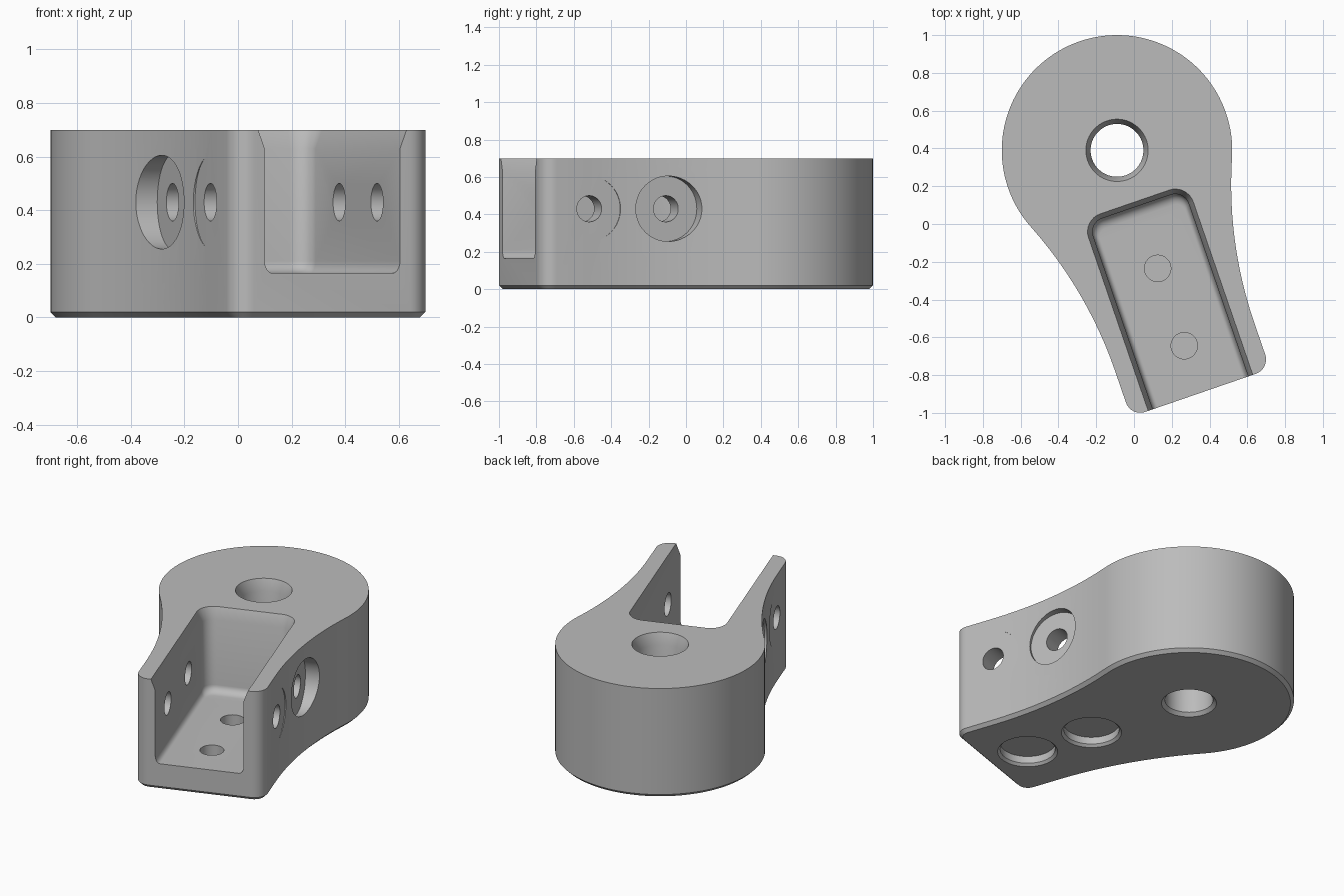
import bpy, bmesh, math
from mathutils import Matrix

if "Cube" in bpy.data.objects:
    bpy.data.objects.remove(bpy.data.objects["Cube"])

# Local frame: origin on the bore axis, arm along -y; turned and shifted at the end
PLACE = Matrix.Translation((-0.09, 0.39, 0)) @ Matrix.Rotation(math.radians(19), 4, 'Z')
HEIGHT = 0.70
HOLES = (-0.661, -1.094)

grey = bpy.data.materials.new("metal grey")
grey.diffuse_color = (0.5, 0.5, 0.5, 1)
grey.use_nodes = True
grey.node_tree.nodes["Principled BSDF"].inputs["Base Color"].default_value = grey.diffuse_color


def loft(name, rings):
    """Closed solid through rings of equal point count, listed bottom to top."""
    bm = bmesh.new()
    loops = [[bm.verts.new(p) for p in r] for r in rings]
    n = len(loops[0])
    for a, b in zip(loops, loops[1:]):
        for i in range(n):
            j = (i + 1) % n
            bm.faces.new((a[i], a[j], b[j], b[i]))
    bm.faces.new(loops[0][::-1])
    bm.faces.new(loops[-1])
    bmesh.ops.recalc_face_normals(bm, faces=bm.faces)
    me = bpy.data.meshes.new(name)
    bm.to_mesh(me)
    bm.free()
    me.materials.append(grey)
    ob = bpy.data.objects.new(name, me)
    bpy.context.collection.objects.link(ob)
    return ob


def arc(cx, cy, r, a0, a1, n):
    return [(cx + r * math.cos(a0 + (a1 - a0) * i / n),
             cy + r * math.sin(a0 + (a1 - a0) * i / n)) for i in range(n + 1)]


def outline(z, inset=0.0):
    """Round head, concave flanks and a rounded arm end."""
    R, d0 = 2.25, 1.1
    a = math.atan2(d0, 0.39 + R)
    half = arc(0, 0, 0.61 - inset, math.pi / 2, -a, 40)
    half += arc(0.39 + R, -d0, R + inset, math.pi - a, math.pi, 12)[1:]
    half += arc(0.31, -1.278, 0.08 - inset, 0, -math.pi / 2, 8)
    pts = half + [(-x, y) for x, y in half[:0:-1]]
    return [(x, y, z) for x, y in pts]


def pocket_ring(z, hw, back, r):
    """Pocket section, open past the arm end."""
    half = [(hw, -1.6)] + arc(hw - r, -back - r, r, 0, math.pi / 2, 8)
    return [(x, y, z) for x, y in half + [(-x, y) for x, y in half[::-1]]]


def turned(name, profile, n=48):
    """Round cutter from (radius, z) pairs."""
    return loft(name, [[(x, y, z) for x, y in arc(0, 0, r, 0, 2 * math.pi, n)[:-1]]
                       for r, z in profile])


body = loft("bracket_body", [outline(0, 0.02), outline(0.02), outline(HEIGHT)])
cutters = []

# Pocket with filleted floor edge and steep lead-in at the rim
rings = []
for i in range(7):
    t = math.pi / 2 * (1 - i / 6)
    s = 1 - math.cos(t)
    rings.append(pocket_ring(0.165 + 0.045 * (1 - math.sin(t)),
                             0.267 - 0.03 * s, 0.315 + 0.055 * s, 0.075 - 0.03 * s))
rings += [pocket_ring(0.63, 0.267, 0.315, 0.075),
          pocket_ring(0.77, 0.319, 0.263, 0.125)]
cutters.append(loft("pocket_cutter", rings))

# Main bore with tapered mouth and small bottom chamfer
cutters.append(turned("bore_cutter", [(0.18, -0.02), (0.14, 0.02), (0.14, 0.63), (0.19, 0.77)]))

for y in HOLES:
    # Blind floor hole above a shallow chamfered recess underneath
    hole = turned("floor_hole_cutter", [(0.07, 0.085), (0.07, 0.3)])
    recess = turned("bottom_recess_cutter", [(0.195, -0.02), (0.16, 0.015), (0.16, 0.06)])
    for ob in (hole, recess):
        ob.matrix_world = Matrix.Translation((0, y, 0))
        cutters.append(ob)
    # Side holes with flat spot faces on both flanks
    for side in (1, -1):
        ob = turned("side_hole_cutter", [(0.07, 0.2), (0.07, 0.391), (0.175, 0.391), (0.175, 0.7)])
        ob.matrix_world = Matrix.Translation((0, y, 0.43)) @ Matrix.Rotation(side * math.pi / 2, 4, 'Y')
        cutters.append(ob)

for ob in cutters:
    ob.hide_render = True
    mod = body.modifiers.new(ob.name, 'BOOLEAN')
    mod.operation, mod.solver, mod.object = 'DIFFERENCE', 'EXACT', ob

# Bake the cuts, then remove the cutters
bpy.context.view_layer.update()
mesh = bpy.data.meshes.new_from_object(body.evaluated_get(bpy.context.evaluated_depsgraph_get()))
body.modifiers.clear()
body.data = mesh
for ob in cutters:
    bpy.data.objects.remove(ob)
mesh.transform(PLACE)

bpy.context.view_layer.objects.active = body
body.select_set(True)
bpy.ops.object.shade_smooth_by_angle(angle=math.radians(25))
